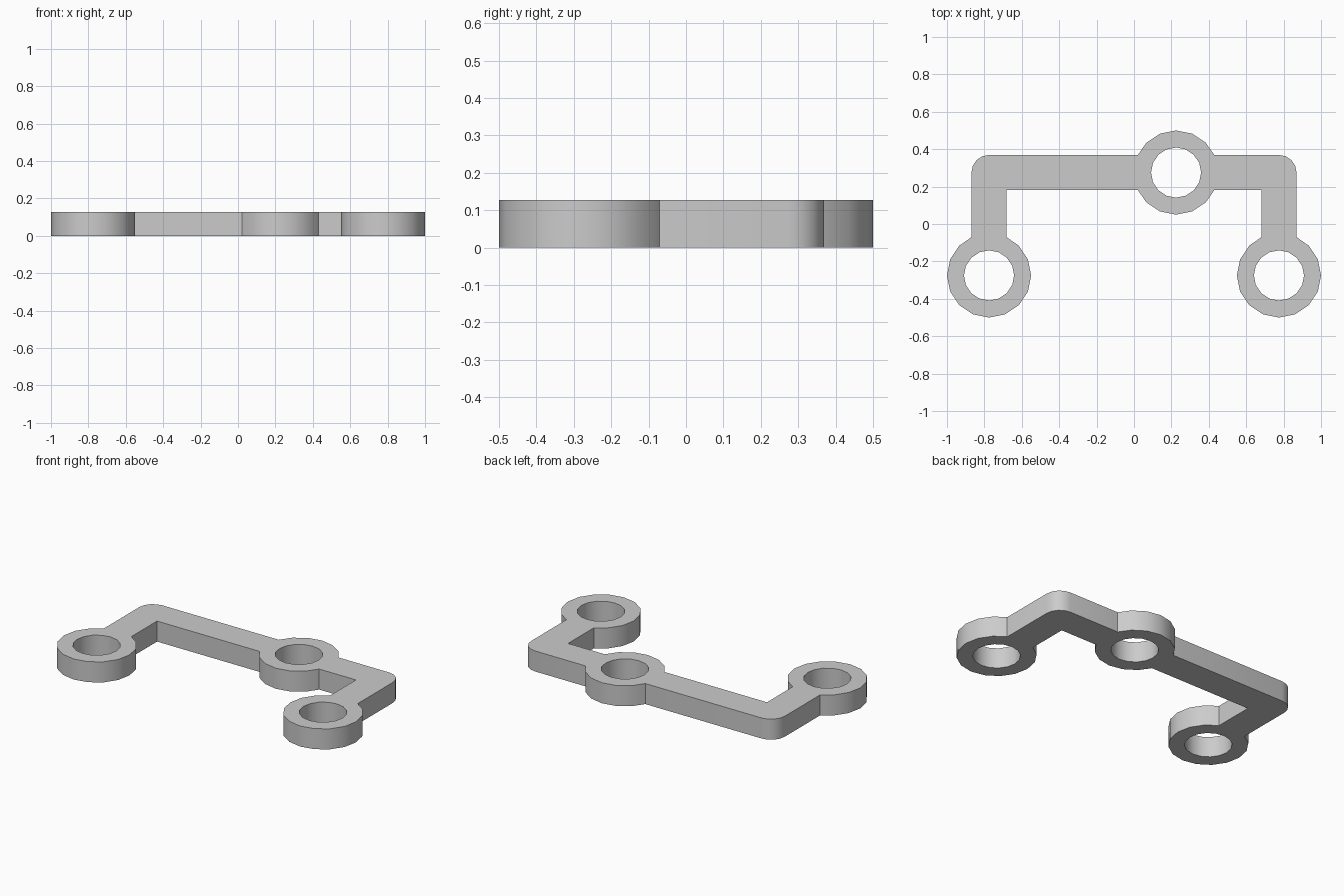
import bpy, bmesh, math
from mathutils import Vector

cube = bpy.data.objects.get("Cube")
if cube:
    bpy.data.objects.remove(cube, do_unlink=True)

HEIGHT = 0.127
RING, HOLE, HALF = 0.225, 0.134, 0.094   # ring radius, hole radius, half bar width
LEFT, RIGHT, MID = Vector((0.775, -0.275)), Vector((-0.775, -0.275)), Vector((0.225, 0.275))
STEP = 22.5
JOIN = math.degrees(math.asin(HALF / RING))


def arc(centre, radius, start, end):
    """Points from start to end angle, with facets on multiples of STEP."""
    low, high = min(start, end), max(start, end)
    inside = [k * STEP for k in range(-32, 33) if low < k * STEP < high]
    angles = [low] + inside + [high]
    if end < start:
        angles.reverse()
    return [centre + radius * Vector((math.cos(math.radians(a)), math.sin(math.radians(a))))
            for a in angles]


def circle(centre, radius):
    return arc(centre, radius, 0, 360)[:-1]


def add_loop(bm, points):
    verts = [bm.verts.new((p.x, p.y, 0)) for p in points]
    return [bm.edges.new((a, b)) for a, b in zip(verts, verts[1:] + verts[:1])]


# Outer outline, counter-clockwise from the left ring
corner_l = Vector((LEFT.x, MID.y))
corner_r = Vector((RIGHT.x, MID.y))
outline = arc(LEFT, RING, 90 + JOIN, 450 - JOIN)
outline += arc(corner_l, HALF, 0, 90)
outline += arc(MID, RING, JOIN, 180 - JOIN)
outline += arc(corner_r, HALF, 90, 180)
outline += arc(RIGHT, RING, 90 + JOIN, 450 - JOIN)
outline.append(corner_r + Vector((HALF, -HALF)))
outline += arc(MID, RING, 180 + JOIN, 360 - JOIN)
outline.append(corner_l + Vector((-HALF, -HALF)))

# Fill the outline around the three holes and raise it to a plate
bm = bmesh.new()
edges = add_loop(bm, outline)
for centre in (LEFT, RIGHT, MID):
    edges += add_loop(bm, circle(centre, HOLE))
bmesh.ops.triangle_fill(bm, use_beauty=True, use_dissolve=False, edges=edges)
raised = bmesh.ops.extrude_face_region(bm, geom=bm.faces[:], use_keep_orig=True)
top = [g for g in raised["geom"] if isinstance(g, bmesh.types.BMVert)]
bmesh.ops.translate(bm, verts=top, vec=(0, 0, HEIGHT))
bmesh.ops.recalc_face_normals(bm, faces=bm.faces[:])

mesh = bpy.data.meshes.new("ring_bracket")
bm.to_mesh(mesh)
bm.free()
bracket = bpy.data.objects.new("ring_bracket", mesh)
bpy.context.collection.objects.link(bracket)

# Plain grey material
grey = bpy.data.materials.new("grey")
grey.use_nodes = True
grey.diffuse_color = (0.6, 0.6, 0.6, 1)
grey.node_tree.nodes["Principled BSDF"].inputs["Base Color"].default_value = (0.6, 0.6, 0.6, 1)
mesh.materials.append(grey)

# Smooth curved walls, sharp rims
bpy.ops.object.select_all(action="DESELECT")
bracket.select_set(True)
bpy.context.view_layer.objects.active = bracket
bpy.ops.object.shade_smooth_by_angle(angle=math.radians(30))
